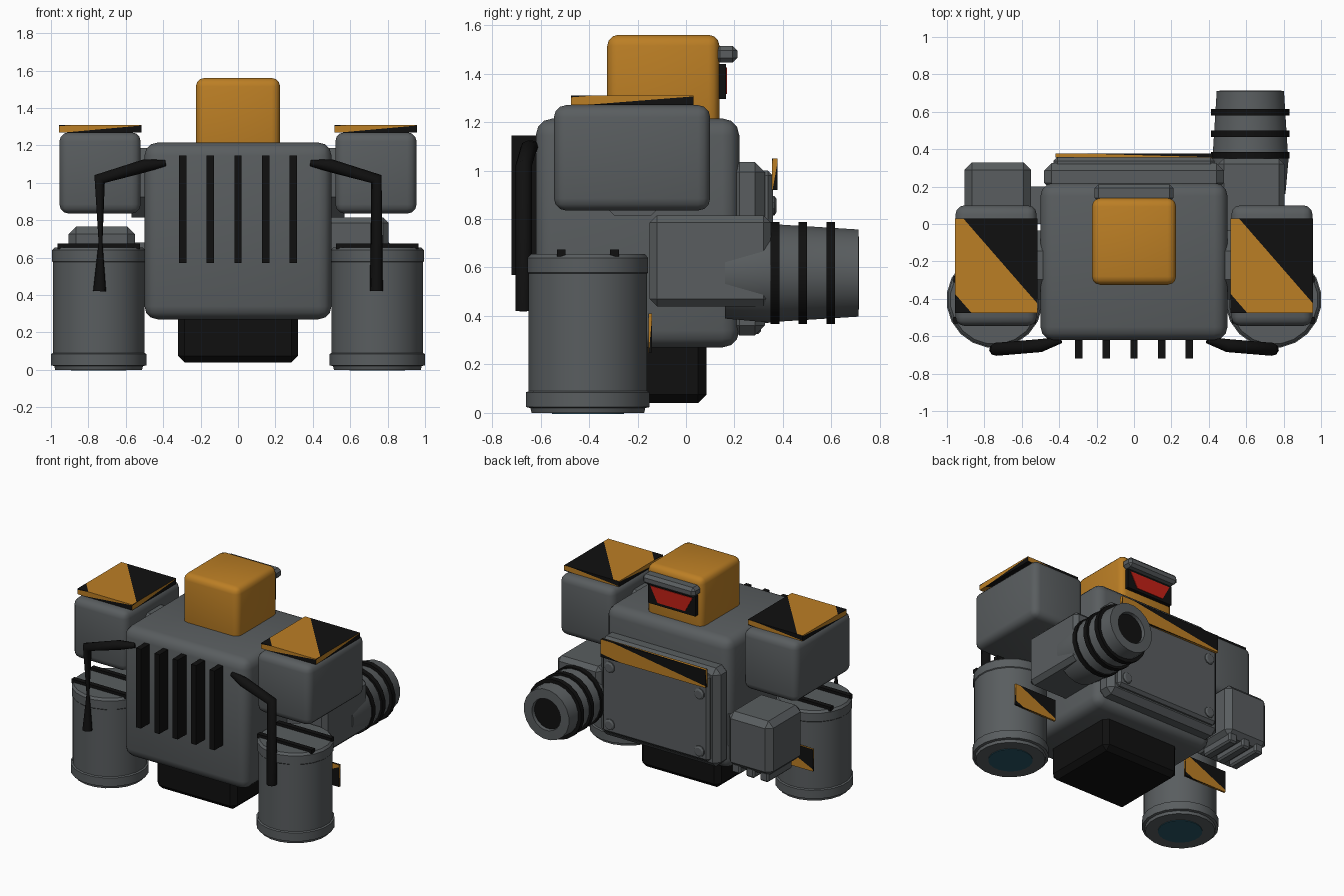
import bpy, bmesh, math
from mathutils import Vector, Matrix

cube = bpy.data.objects.get("Cube")
if cube:
    bpy.data.objects.remove(cube, do_unlink=True)


def material(name, rgb):
    m = bpy.data.materials.new(name)
    m.use_nodes = True
    m.diffuse_color = (*rgb, 1)
    m.node_tree.nodes["Principled BSDF"].inputs["Base Color"].default_value = (*rgb, 1)
    return m


GREY = material("steel grey", (0.1, 0.11, 0.115))
YELLOW = material("warning yellow", (0.5, 0.21, 0.018))
BLACK = material("rubber black", (0.005, 0.005, 0.005))
RED = material("visor red", (0.55, 0.015, 0.008))
TEAL = material("thruster teal", (0.02, 0.09, 0.13))


def finish(name, bm, *mats):
    bmesh.ops.recalc_face_normals(bm, faces=bm.faces[:])
    mesh = bpy.data.meshes.new(name)
    bm.to_mesh(mesh)
    bm.free()
    ob = bpy.data.objects.new(name, mesh)
    bpy.context.collection.objects.link(ob)
    for m in mats:
        mesh.materials.append(m)
    bpy.ops.object.select_all(action='DESELECT')
    ob.select_set(True)
    bpy.context.view_layer.objects.active = ob
    bpy.ops.object.shade_smooth_by_angle(angle=math.radians(35))
    return ob


def box_mesh(x, y, z):
    """Box from (min, max) pairs."""
    bm = bmesh.new()
    bmesh.ops.create_cube(bm, size=1)
    for v in bm.verts:
        v.co = [(a + b) / 2 + c * (b - a) for (a, b), c in zip((x, y, z), v.co)]
    return bm


def box(name, x, y, z, mat=GREY, bevel=0.0, segments=2):
    bm = box_mesh(x, y, z)
    if bevel:
        bmesh.ops.bevel(bm, geom=bm.edges[:], offset=bevel, segments=segments,
                        profile=0.5, affect='EDGES')
    return finish(name, bm, mat)


def hazard(name, x, y, z):
    """Yellow plate whose every side is split by diagonal black stripes."""
    bm = box_mesh(x, y, z)
    size = Vector([b - a for a, b in (x, y, z)])
    mid = Vector([(a + b) / 2 for a, b in (x, y, z)])
    signs = {0: (0, 1, -1), 1: (1, 0, -1), 2: (1, 1, 0)}

    def stripe_axis(face):
        n = max(range(3), key=lambda i: abs(face.normal[i]))
        d = Vector([s / l for s, l in zip(signs[n], size)])
        if n == 1 and face.normal.y > 0:
            d = -d
        return d

    bm.normal_update()
    for offset in (0.1, -0.8):
        for f in bm.faces[:]:
            d = stripe_axis(f)
            bmesh.ops.bisect_plane(bm, geom=[f, *f.edges, *f.verts], dist=1e-5,
                                   plane_co=mid + d * (offset / d.length_squared), plane_no=d)
        bm.normal_update()
    for f in bm.faces:
        t = stripe_axis(f).dot(f.calc_center_median() - mid)
        f.material_index = int(t > 0.1 or t < -0.8)
    return finish(name, bm, YELLOW, BLACK)


def lathe(name, profile, centre, axis='Z', mat=GREY, sides=20):
    """Closed turned shape from (radius, height) points along an axis."""
    bm = bmesh.new()
    rings = []
    for r, h in profile:
        angles = [math.tau * (i + 0.5) / sides for i in range(sides)]
        rings.append([bm.verts.new((r * math.cos(a), r * math.sin(a), h)) for a in angles])
    for low, high in zip(rings, rings[1:]):
        for i in range(sides):
            j = (i + 1) % sides
            bm.faces.new((low[i], low[j], high[j], high[i]))
    bm.faces.new(rings[0])
    bm.faces.new(rings[-1])
    turn = {'Z': Matrix(), 'Y': Matrix.Rotation(-math.pi / 2, 4, 'X'),
            'X': Matrix.Rotation(math.pi / 2, 4, 'Y')}[axis]
    bm.transform(Matrix.Translation(centre) @ turn)
    return finish(name, bm, mat)


def pipe(name, points, depth):
    """Black hose through (x, y, z, radius factor) points."""
    cu = bpy.data.curves.new(name, 'CURVE')
    cu.dimensions = '3D'
    cu.bevel_depth, cu.bevel_resolution, cu.use_fill_caps = depth, 2, True
    sp = cu.splines.new('POLY')
    sp.points.add(len(points) - 1)
    for p, (px, py, pz, r) in zip(sp.points, points):
        p.co, p.radius = (px, py, pz, 1), r
    cu.materials.append(BLACK)
    ob = bpy.data.objects.new(name, cu)
    bpy.context.collection.objects.link(ob)
    bpy.ops.object.select_all(action='DESELECT')
    ob.select_set(True)
    bpy.context.view_layer.objects.active = ob
    bpy.ops.object.convert(target='MESH')


# Torso, hips and head
box("torso", (-.5, .5), (-.62, .22), (.27, 1.215), GREY, .07, 3)
box("hips", (-.32, .32), (-.5, .085), (.04, .32), BLACK, .035, 1)
box("head", (-.225, .225), (-.325, .138), (1.1, 1.56), YELLOW, .045, 3)
box("brow", (-.21, .21), (.12, .212), (1.445, 1.515), GREY, .02, 1)
box("visor_frame", (-.19, .19), (.13, .165), (1.295, 1.44), BLACK)
bm = box_mesh((-.17, .17), (.164, .169), (1.315, 1.425))
for v in bm.verts:
    if v.co.z < 1.37:
        v.co.x *= .65
finish("visor", bm, RED)

# Chest grille
for i in range(-2, 3):
    x = i * .1475
    box(f"grille_bar_{i + 3}", (x - .02, x + .02), (-.72, -.6), (.57, 1.145), BLACK)

# Back panel with bolts
box("back_panel", (-.48, .48), (.18, .325), (.32, 1.035), GREY, .04, 1)
box("back_panel_cover", (-.43, .43), (.3, .358), (.37, 1.0), GREY, .02, 1)
hazard("back_stripe", (-.42, .42), (.355, .378), (.92, 1.05))
for x in (-.36, .36):
    for z in (.855, .44):
        lathe("panel_bolt", [(.04, 0), (.04, .012), (.028, .02)], (x, .353, z), 'Y', sides=10)

for s, side in ((1, "left"), (-1, "right")):
    def sx(a, b):
        return tuple(sorted((s * a, s * b)))

    # Shoulder
    box(side + "_shoulder", sx(.52, .955), (-.545, .1), (.835, 1.27), GREY, .05, 3)
    lathe(side + "_shoulder_joint", [(.2, -.06), (.2, .06)], (s * .51, -.22, 1.0), 'X', sides=8)
    hazard(side + "_shoulder_plate", sx(.517, .957), (-.475, .03), (1.27, 1.31))

    # Thruster tank
    c = (s * .745, -.405, 0)
    lathe(side + "_tank", [(.235, 0), (.24, .02), (.258, .024), (.258, .085), (.247, .09),
                           (.247, .575), (.252, .58), (.252, .64), (.238, .655)], c)
    lathe(side + "_tank_nozzle", [(.15, -.004), (.15, .004)], c, mat=TEAL)
    for y in (-.515, -.295):
        box(side + "_tank_strap", sx(.525, .965), (y - .018, y + .018), (.645, .675), BLACK)
    hazard(side + "_tank_plate", sx(.57, .92), (-.155, -.14), (.25, .41))

# Front hoses, the right one pinched
start = [(.39, -.62, 1.105, .5), (.5, -.65, 1.09, 1), (.74, -.67, 1.02, 1)]
pipe("left_hose", start + [(.74, -.67, .42, 1)], .035)
pipe("right_hose", [(-x, y, z, r) for x, y, z, r in start] +
     [(-.735, -.67, .68, .3), (-.74, -.67, .42, 1)], .035)

# Cannon arm
box("cannon_arm", (.45, .805), (-.15, .35), (.44, .815), GREY, .03, 1)
lathe("cannon_barrel", [(.19, .16), (.208, .36), (.203, .38), (.182, .712), (.115, .714),
                        (.11, .68)], (.622, 0, .577), 'Y')
lathe("cannon_bore", [(.112, .675), (.112, .69)], (.622, 0, .577), 'Y', BLACK)
for y in (.367, .482, .597):
    lathe("cannon_ring", [(.213, -.018), (.213, .018)], (.622, y, .577), 'Y', BLACK)

# Claw arm
box("claw_arm", (-.905, -.55), (-.06, .33), (.37, .765), GREY, .04, 1)
box("claw_arm_mount", (-.6, -.45), (0, .2), (.45, .68))
for x in (-.84, -.728, -.615):
    box("claw_finger", (x - .035, x + .035), (.03, .31), (.325, .4), GREY, .012, 1)
